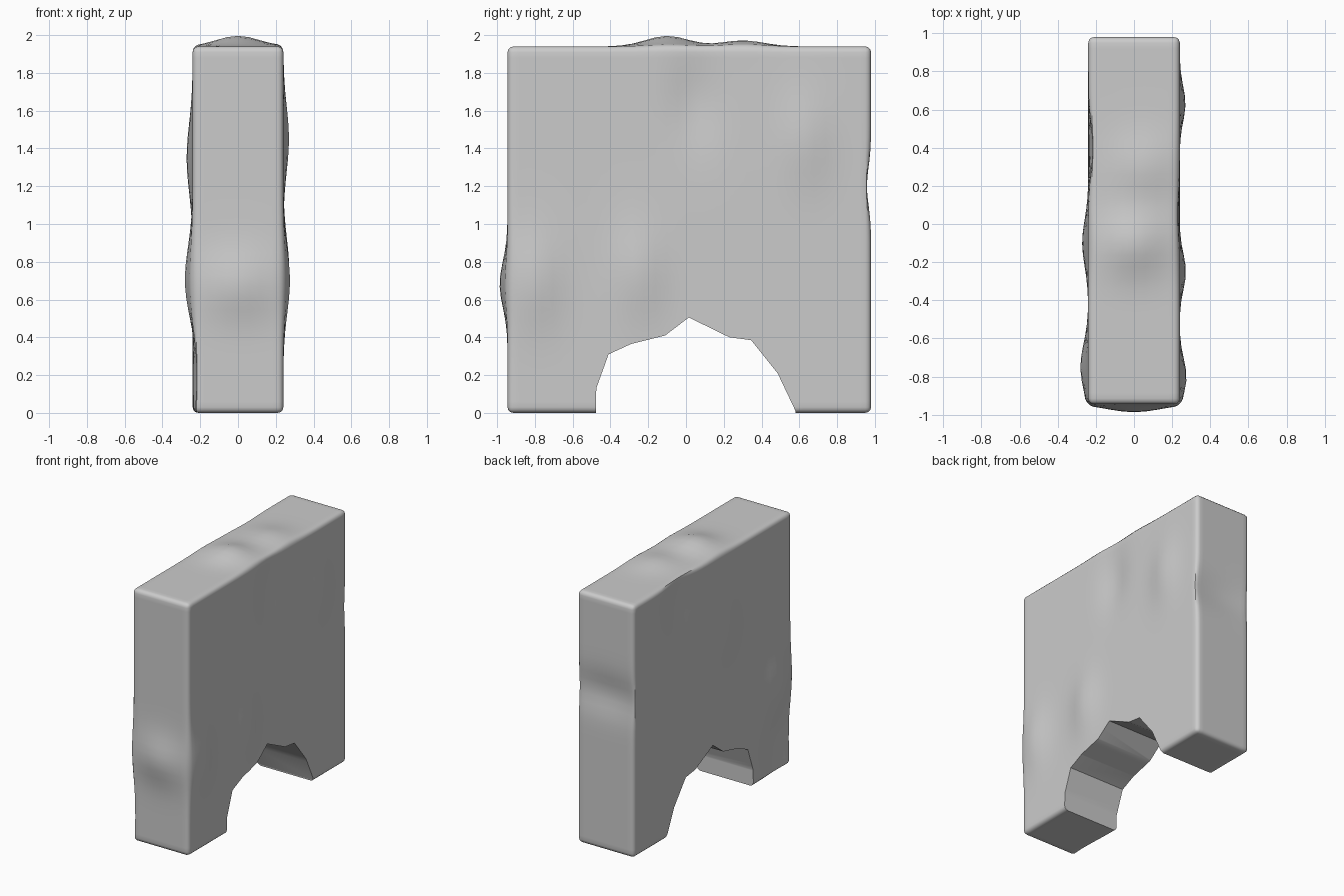
import bpy, bmesh, math
from mathutils import Vector

if "Cube" in bpy.data.objects:
    bpy.data.objects.remove(bpy.data.objects["Cube"])

LO = Vector((-0.24, -0.945, 0.0))
HI = Vector((0.24, 0.98, 1.94))

# Soft bumps and dents per face: axis, sign, radii of the two other axes,
# then (position on those axes, height)
BUMPS = [
    (0, 1, (.13, .24), [(.63, 1.45, .03), (.05, 1.65, -.03),
                        (-.25, .75, .033), (-.8, .7, .036)]),
    (0, -1, (.17, .25), [(-.75, .7, .042), (-.1, 1.35, .032),
                         (.4, 1.75, -.035), (-.8, .2, -.035)]),
    (1, -1, (.2, .17), [(0, .68, .042)]),
    (1, 1, (.35, .14), [(0, 1.2, -.032)]),
    (2, 1, (.16, .16), [(0, -.1, .056), (.05, .3, .032)]),
]

# Ragged opening at the foot of the wall, as (y, z)
ARCH = [(-.48, -.1), (-.475, .13), (-.41, .31), (-.29, .365), (-.11, .41),
        (.015, .505), (.23, .4), (.345, .385), (.485, .21), (.58, .01), (.58, -.1)]


def new_object(name, bm):
    mesh = bpy.data.meshes.new(name)
    bmesh.ops.recalc_face_normals(bm, faces=bm.faces)
    bm.to_mesh(mesh)
    bm.free()
    obj = bpy.data.objects.new(name, mesh)
    bpy.context.collection.objects.link(obj)
    return obj


def displacement(co, normal):
    move = Vector()
    for axis, sign, radii, spots in BUMPS:
        facing = max(0, normal[axis] * sign)
        a, b = [i for i in range(3) if i != axis]
        for u, v, height in spots:
            d = ((co[a] - u) / radii[0]) ** 2 + ((co[b] - v) / radii[1]) ** 2
            move[axis] += sign * height * facing * math.exp(-d)
    return move


def rough_wall():
    bm = bmesh.new()
    bmesh.ops.create_cube(bm, size=1)
    size = HI - LO
    bmesh.ops.scale(bm, vec=size, verts=bm.verts)
    bmesh.ops.translate(bm, vec=(LO + HI) / 2, verts=bm.verts)
    bmesh.ops.bevel(bm, geom=bm.edges[:], offset=.03, segments=3,
                    profile=.5, affect='EDGES')
    # slice into a grid so the surface can undulate
    for axis, count in enumerate((8, 32, 32)):
        normal = Vector([float(i == axis) for i in range(3)])
        for k in range(1, count):
            bmesh.ops.bisect_plane(bm, geom=bm.verts[:] + bm.edges[:] + bm.faces[:],
                                   plane_co=LO + size * k / count, plane_no=normal)
    bm.normal_update()
    moves = [displacement(v.co, v.normal) for v in bm.verts]
    for v, move in zip(bm.verts, moves):
        v.co += move
    return new_object("rock_wall", bm)


def arch_cutter():
    bm = bmesh.new()
    face = bm.faces.new([bm.verts.new((-.5, y, z)) for y, z in ARCH])
    side = bmesh.ops.extrude_face_region(bm, geom=[face])["geom"]
    bmesh.ops.translate(bm, vec=(1, 0, 0),
                        verts=[g for g in side if isinstance(g, bmesh.types.BMVert)])
    obj = new_object("arch_cutter", bm)
    obj.hide_render = True
    return obj


# Wall with the opening cut through it
wall = rough_wall()
cutter = arch_cutter()
cut = wall.modifiers.new("opening", 'BOOLEAN')
cut.operation = 'DIFFERENCE'
cut.solver = 'EXACT'
cut.object = cutter
bpy.context.view_layer.objects.active = wall
wall.select_set(True)
bpy.ops.object.modifier_apply(modifier=cut.name)
bpy.data.objects.remove(cutter)
bpy.ops.object.shade_smooth_by_angle(angle=math.radians(35))
